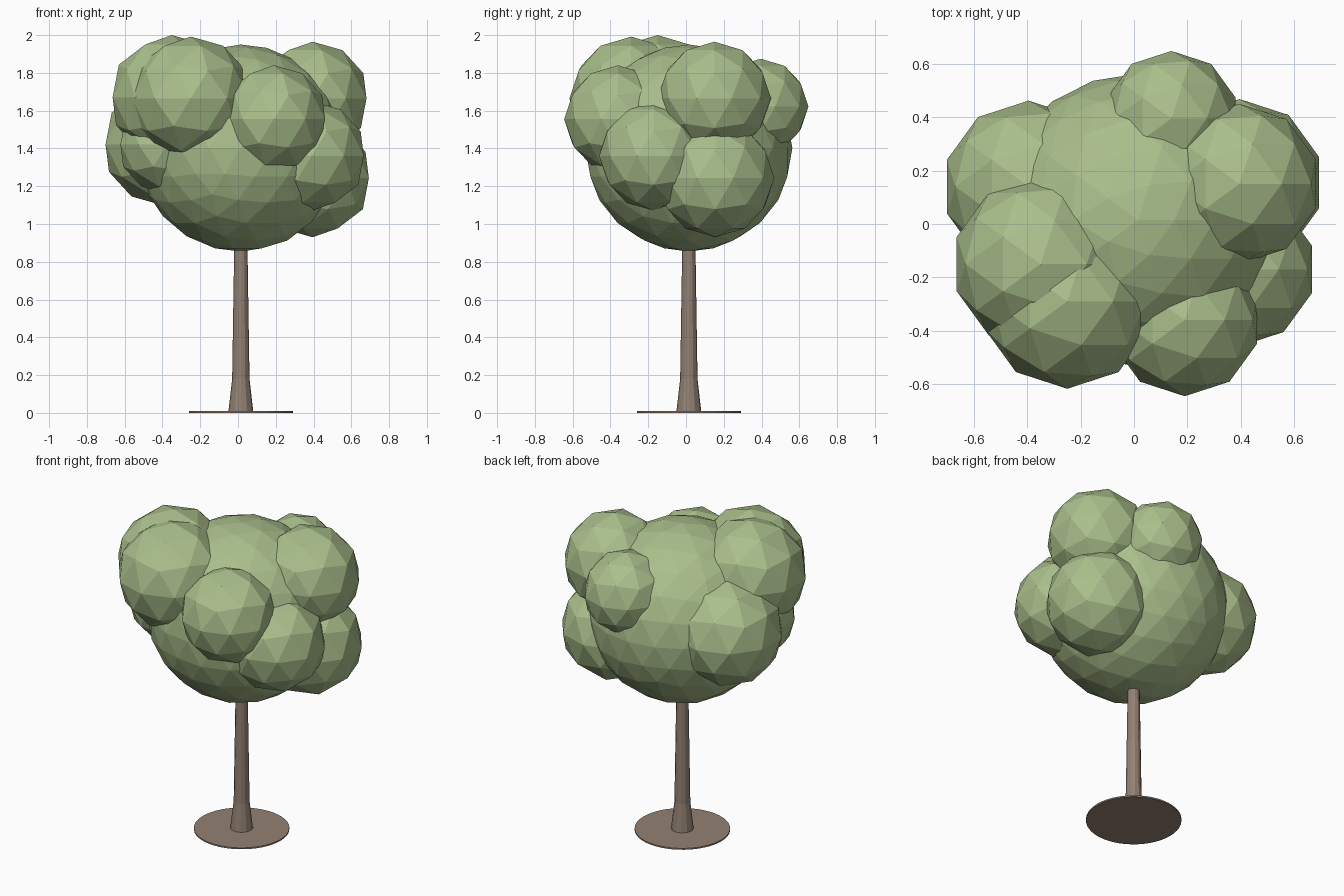
import bpy
import bmesh
import math

if "Cube" in bpy.data.objects:
    bpy.data.objects.remove(bpy.data.objects["Cube"])

CX, CY = 0.015, 0.015  # trunk axis


def material(name, rgb):
    m = bpy.data.materials.new(name)
    m.diffuse_color = (*rgb, 1.0)
    m.use_nodes = True
    m.node_tree.nodes["Principled BSDF"].inputs["Base Color"].default_value = m.diffuse_color
    return m


leaf_green = material("leaf_green", (0.40, 0.52, 0.26))
bark_brown = material("bark_brown", (0.29, 0.22, 0.17))


def add_object(name, bm, mat, location):
    mesh = bpy.data.meshes.new(name)
    bm.to_mesh(mesh)
    bm.free()
    mesh.materials.append(mat)
    ob = bpy.data.objects.new(name, mesh)
    ob.location = location
    bpy.context.collection.objects.link(ob)
    return ob


def leaf_ball(name, location, radius, detail):
    bm = bmesh.new()
    bmesh.ops.create_icosphere(bm, subdivisions=detail, radius=radius)
    return add_object(name, bm, leaf_green, location)


def lathe(name, profile, sides, mat):
    """Stack of rings (radius, height) closed at both ends."""
    bm = bmesh.new()
    rings = []
    for r, z in profile:
        rings.append([bm.verts.new((r * math.cos(a), r * math.sin(a), z))
                      for a in (2 * math.pi * i / sides for i in range(sides))])
    for low, high in zip(rings, rings[1:]):
        for i in range(sides):
            j = (i + 1) % sides
            bm.faces.new((low[i], low[j], high[j], high[i]))
    bm.faces.new(rings[0][::-1])
    bm.faces.new(rings[-1])
    return add_object(name, bm, mat, (CX, CY, 0))


# Soil disc and flared trunk
lathe("soil_disc", [(0.275, 0.0), (0.275, 0.009)], 48, bark_brown)
lathe("trunk", [(0.066, 0.005), (0.046, 0.18), (0.034, 0.95)], 12, bark_brown)

# Main crown, with coarser leaf clumps around it
leaf_ball("crown", (CX, CY, 1.402), 0.548, 3)
clumps = {
    "front_left": (-0.25, -0.29, 1.665, 0.327),
    "upper_left": (-0.35, -0.15, 1.67, 0.33),
    "front_right": (0.19, -0.36, 1.555, 0.285),
    "upper_right": (0.395, 0.15, 1.665, 0.30),
    "lower_right": (0.395, 0.155, 1.243, 0.313),
    "right_side": (0.39, -0.17, 1.36, 0.29),
    "back": (0.14, 0.395, 1.622, 0.253),
    "back_left": (-0.395, 0.14, 1.42, 0.322),
    "left_side": (-0.375, -0.12, 1.42, 0.26),
}
for label, (x, y, z, r) in clumps.items():
    leaf_ball("leaf_clump_" + label, (x, y, z), r, 2)
